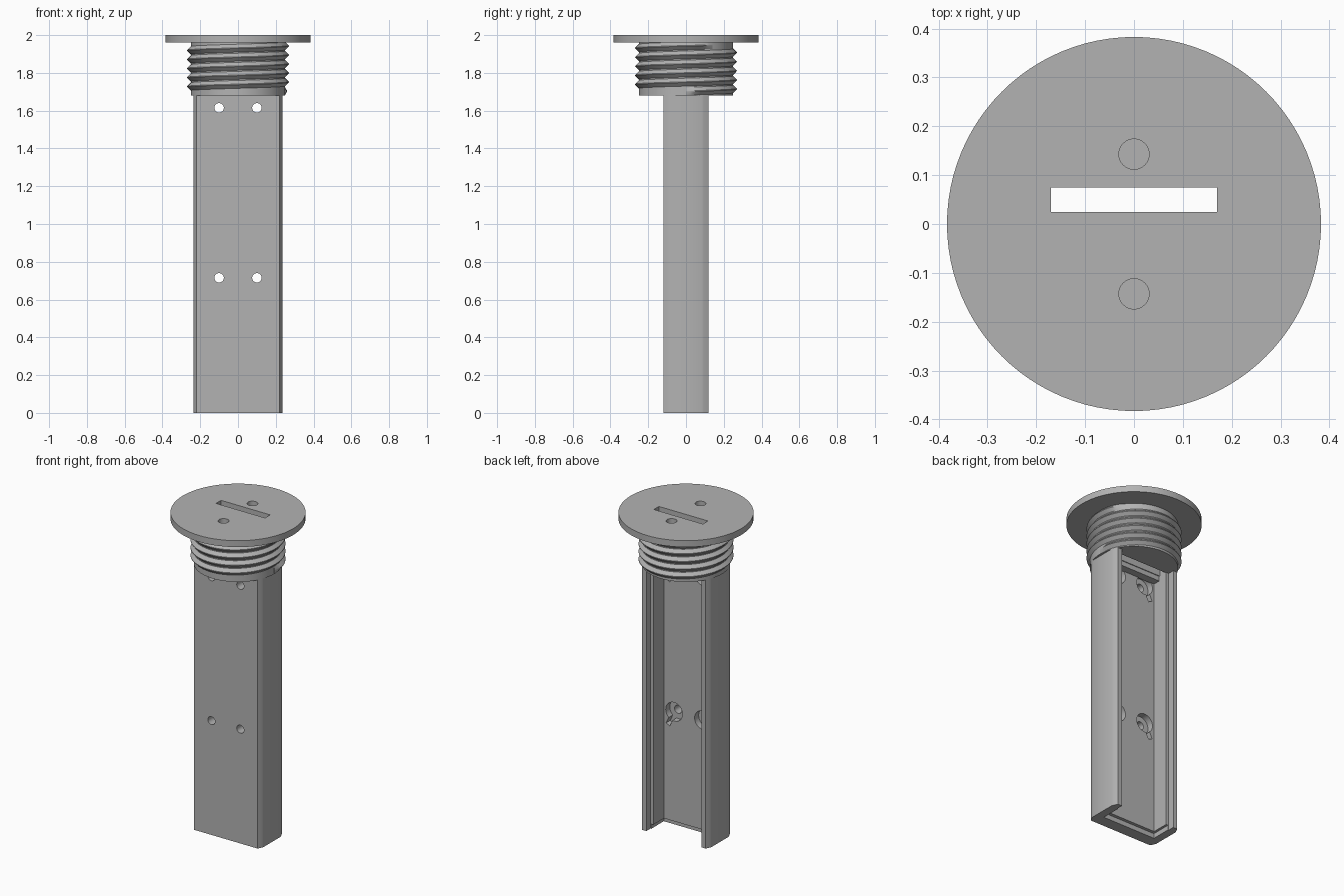
import bpy, bmesh, math
from mathutils import Vector, Matrix

old = bpy.data.objects.get("Cube")
if old:
    bpy.data.objects.remove(old, do_unlink=True)

grey = bpy.data.materials.new("plain grey")
grey.use_nodes = True
COLOUR = (0.45, 0.45, 0.45, 1)
grey.diffuse_color = COLOUR
grey.node_tree.nodes["Principled BSDF"].inputs["Base Color"].default_value = COLOUR


def finish(name, bm):
    bmesh.ops.recalc_face_normals(bm, faces=bm.faces)
    mesh = bpy.data.meshes.new(name)
    bm.to_mesh(mesh)
    bm.free()
    mesh.materials.append(grey)
    obj = bpy.data.objects.new(name, mesh)
    bpy.context.collection.objects.link(obj)
    return obj


def box(name, lo, hi, turn=None):
    lo, hi = Vector(lo), Vector(hi)
    bm = bmesh.new()
    bmesh.ops.create_cube(bm, size=1, matrix=Matrix.Translation((lo + hi) / 2)
                          @ (turn or Matrix()) @ Matrix.Diagonal((*(hi - lo), 1)))
    return finish(name, bm)


def cylinder(name, r, centre, depth, sides, along_y=False):
    bm = bmesh.new()
    turn = Matrix.Rotation(math.pi / 2, 4, "X") if along_y else Matrix()
    bmesh.ops.create_cone(bm, cap_ends=True, segments=sides, radius1=r, radius2=r,
                          depth=depth, matrix=Matrix.Translation(centre) @ turn)
    return finish(name, bm)


def select(obj):
    bpy.ops.object.select_all(action="DESELECT")
    obj.select_set(True)
    bpy.context.view_layer.objects.active = obj


def combine(obj, others, operation="DIFFERENCE"):
    for other in others:
        mod = obj.modifiers.new("cut", "BOOLEAN")
        mod.operation, mod.solver, mod.object = operation, "EXACT", other
        select(obj)
        bpy.ops.object.modifier_apply(modifier=mod.name)
        bpy.data.objects.remove(other, do_unlink=True)


def smooth(obj):
    select(obj)
    bpy.ops.object.shade_smooth_by_angle(angle=math.radians(25))


FLOOR, POCKET, NECK = -0.025, 0.17, 1.68

# Round cap and solid neck, pierced by a slot and two blind spanner holes
cap = cylinder("cap", 0.383, (0, 0, 1.98), 0.04, 96)
combine(cap, [cylinder("neck", 0.25, (0, 0, 1.825), 0.29, 96)], "UNION")
combine(cap, [box("slot", (-POCKET, 0.025, 1.5), (POCKET, 0.075, 2.1))]
        + [cylinder("spanner_hole", 0.031, (0, y, 2), 0.16, 32, False)
           for y in (-0.143, 0.143)])
smooth(cap)

# Helical V thread, tapered into the neck at both ends
bm = bmesh.new()
STEPS, TURNS, PITCH = 64, 5.1, 0.048
count = int(STEPS * TURNS)
rings = []
for i in range(count + 1):
    a = math.tau * i / STEPS
    z = 1.703 + PITCH * i / STEPS
    grow = min(1, (i + 0.5) / 3, (count - i + 0.5) / 3)
    section = [(0.24, -0.022), (0.25, -0.021), (0.25 + 0.019 * grow, -0.002),
               (0.25 + 0.019 * grow, 0.002), (0.25, 0.021), (0.24, 0.022)]
    rings.append([bm.verts.new((r * math.cos(a), r * math.sin(a), z + h))
                  for r, h in section])
for low, high in zip(rings, rings[1:]):
    for k in range(len(low)):
        n = (k + 1) % len(low)
        bm.faces.new((low[k], low[n], high[n], high[k]))
bm.faces.new(rings[0])
bm.faces.new(rings[-1])
smooth(finish("screw_thread", bm))

# Open-backed channel: outer sides follow the neck's circle at the corners
outer = [(0.25 * math.cos(t), 0.25 * math.sin(t))
         for t in (math.radians(d) for d in (-28.7, -25, -22, -19.5, 19.5, 22, 25, 28.7))]
half = outer + [(0.19, 0.12), (0.19, 0.08), (POCKET, 0.08), (POCKET, FLOOR)]
outline = half + [(-x, y) for x, y in reversed(half)]
bm = bmesh.new()
face = bm.faces.new([bm.verts.new((x, y, 0)) for x, y in outline])
grown = bmesh.ops.extrude_face_region(bm, geom=[face])
bmesh.ops.translate(bm, vec=(0, 0, NECK + 0.005),
                    verts=[v for v in grown["geom"] if isinstance(v, bmesh.types.BMVert)])
channel = finish("channel", bm)

# Shallow step at the open foot, screw holes, counterbores and their side notches
combine(channel, [box("foot_step", (-0.185, FLOOR - 0.02, -0.1), (0.185, 0.08, 0.03))])
for z in (0.715, 1.615):
    for side in (-1, 1):
        x = side * 0.1
        lean = Matrix.Rotation(-side * math.radians(25), 4, "Y")
        combine(channel, [
            cylinder("screw_hole", 0.025, (x, -0.1, z), 0.2, 24, True),
            cylinder("counterbore", 0.058, (x, -0.025, z), 0.08, 32, True),
            box("notch", (x + side * 0.021 - 0.014, -0.065, z - 0.095),
                (x + side * 0.021 + 0.014, 0.015, z + 0.005), lean)])
smooth(channel)

# Ledge closing the top of the pocket
box("top_ledge", (-POCKET - 0.005, FLOOR - 0.005, 1.65), (POCKET + 0.005, 0.02, NECK + 0.005))
